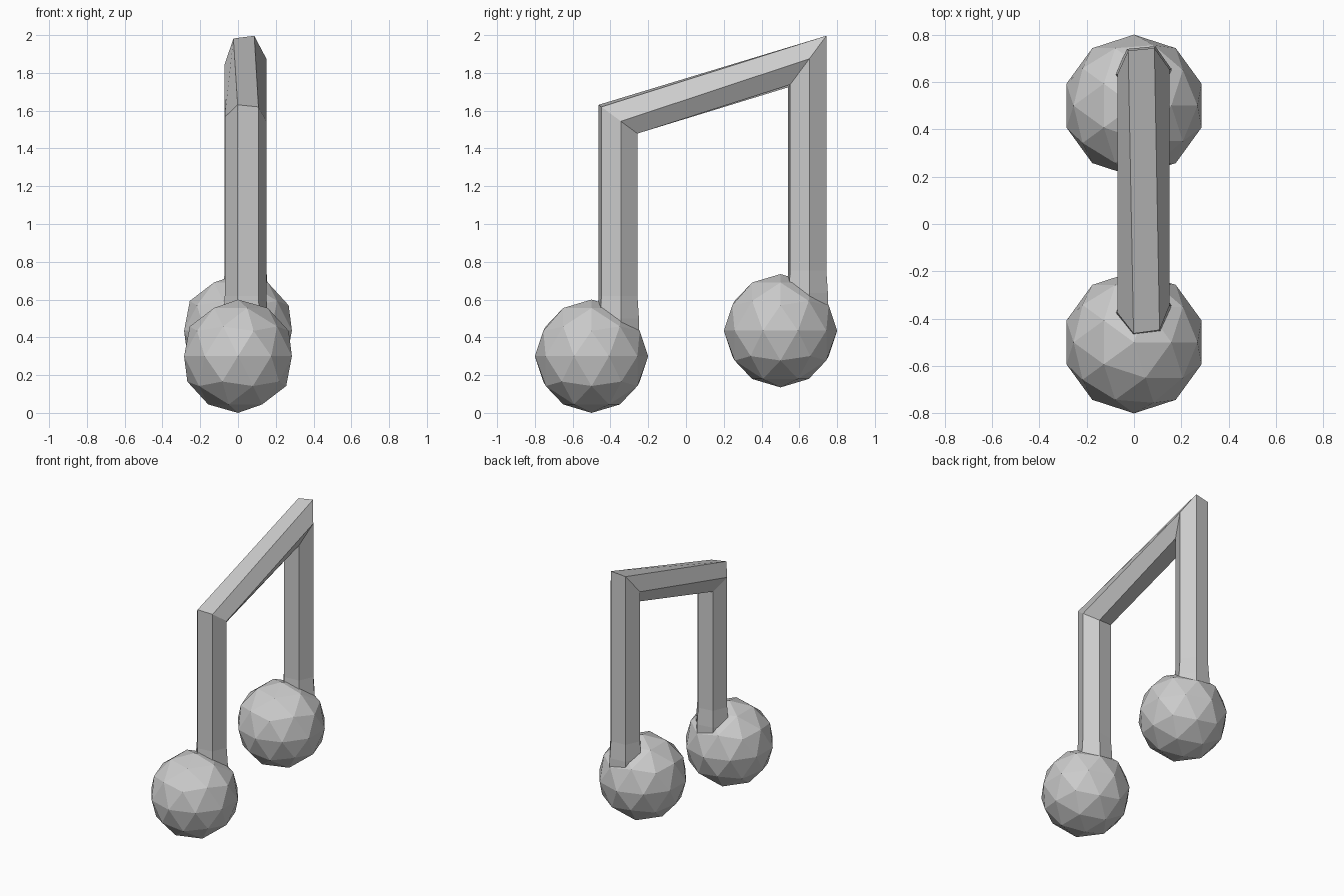
import bpy, bmesh, math

if "Cube" in bpy.data.objects:
    bpy.data.objects.remove(bpy.data.objects["Cube"])

BALL_R = 0.3
STEM_R = 0.111
STEM_X = 0.04


def note_head(name, y, z):
    bpy.ops.mesh.primitive_ico_sphere_add(subdivisions=2, radius=BALL_R, location=(0, y, z))
    bpy.context.object.name = name


def ring(bm, cy, z, phase, direction, slope=0.0, scale=1.0):
    """Six-sided ring around a stem; slope tilts it into a mitre plane."""
    verts = []
    for k in range(6):
        a = math.radians(phase + direction * 60 * k)
        dx, dy = (STEM_R * scale * f(a) for f in (math.cos, math.sin))
        verts.append(bm.verts.new((STEM_X + dx, cy + dy, z + slope * dy)))
    return verts


# Round note heads
note_head("front_note_head", -0.5, 0.3)
note_head("back_note_head", 0.5, 0.435)

# Stems and beam: one hexagonal tube with mitred corners and slightly flared feet
bm = bmesh.new()
front = dict(cy=-0.36, phase=7.8, direction=1)
back = dict(cy=0.642, phase=5.5, direction=-1)
rings = [
    ring(bm, z=0.32, scale=1.08, **front),
    ring(bm, z=0.50, scale=1.08, **front),
    ring(bm, z=0.62, **front),
    ring(bm, z=1.555, slope=-0.74, **front),
    ring(bm, z=1.86, slope=1.35, **back),
    ring(bm, z=0.755, **back),
    ring(bm, z=0.635, scale=1.08, **back),
    ring(bm, z=0.455, scale=1.08, **back),
]
for lower, upper in zip(rings, rings[1:]):
    for k in range(6):
        n = (k + 1) % 6
        bm.faces.new((lower[k], lower[n], upper[n], upper[k]))
bm.faces.new(rings[0])
bm.faces.new(rings[-1])
bmesh.ops.recalc_face_normals(bm, faces=bm.faces)
mesh = bpy.data.meshes.new("stems_and_beam")
bm.to_mesh(mesh)
bm.free()
bpy.context.collection.objects.link(bpy.data.objects.new("stems_and_beam", mesh))
